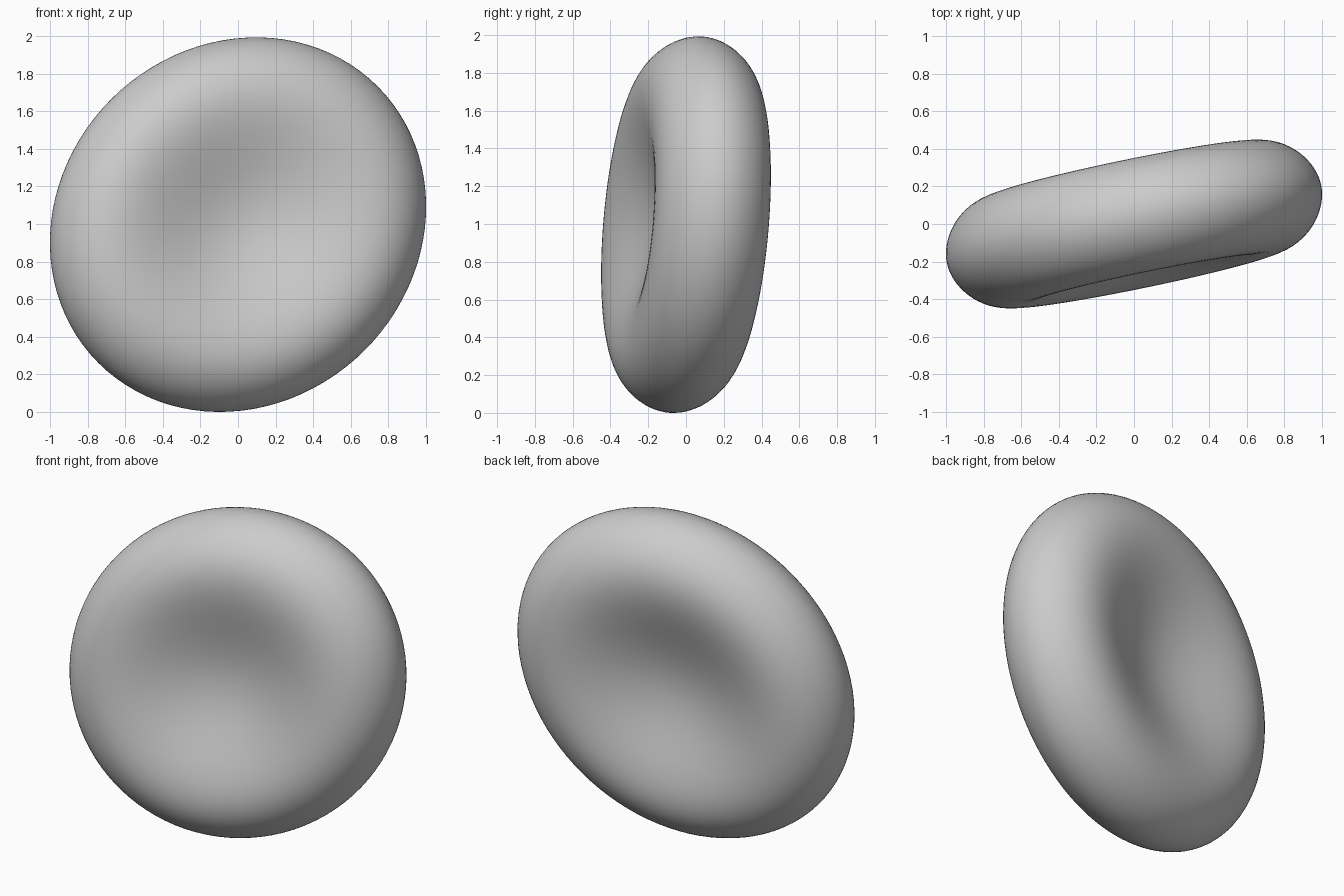
import bpy, bmesh
from mathutils import Vector, Matrix

cube = bpy.data.objects.get("Cube")
if cube:
    bpy.data.objects.remove(cube)

# Tilted frame of the disc: long axis, short axis, face normal
TILT_X, TILT_Z = 0.2, 0.063
LONG, SHORT = 1.06, 0.953
u = Vector((1, TILT_X + TILT_Z, 1)).normalized()
n = Vector((TILT_X, -1, TILT_Z)).normalized()
v = Vector((1, TILT_X - TILT_Z, -1)).normalized()
frame = Matrix((u * LONG, v * SHORT, n)).transposed()

# Sphere pressed into a disc with a shallow dimple on both faces
bm = bmesh.new()
bmesh.ops.create_uvsphere(bm, u_segments=96, v_segments=64, radius=1)
for vert in bm.verts:
    x, y, z = vert.co
    r2 = x * x + y * y
    z *= 0.17 + 0.696 * r2 - 0.366 * r2 * r2
    vert.co = frame @ Vector((x, y, z))

# Stand on the floor
floor = min(w.co.z for w in bm.verts)
bmesh.ops.translate(bm, vec=(0, 0, -floor), verts=bm.verts)
bmesh.ops.recalc_face_normals(bm, faces=bm.faces)

mesh = bpy.data.meshes.new("dimpled_disc")
bm.to_mesh(mesh)
bm.free()
mesh.shade_smooth()
disc = bpy.data.objects.new("dimpled_disc", mesh)
bpy.context.collection.objects.link(disc)

# Plain grey surface
grey = bpy.data.materials.new("light_grey")
grey.use_nodes = True
color = (0.6, 0.6, 0.6, 1)
grey.diffuse_color = color
grey.node_tree.nodes["Principled BSDF"].inputs["Base Color"].default_value = color
mesh.materials.append(grey)
